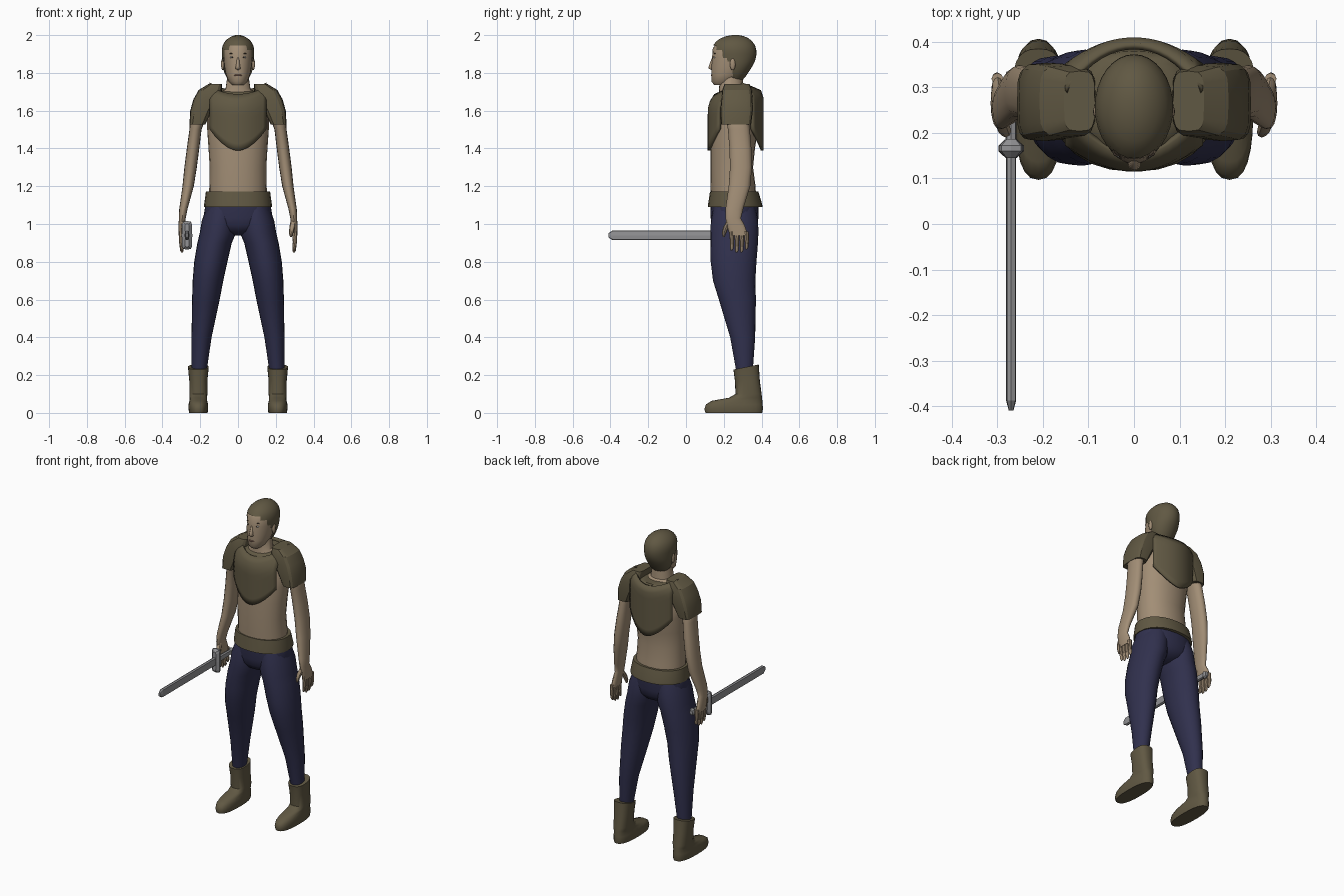
import bpy, bmesh, math
from mathutils import Vector


def material(name, r, g, b):
    m = bpy.data.materials.new(name)
    m.diffuse_color = (r, g, b, 1)
    return m


SKIN = material("skin", 0.36, 0.27, 0.18)
LEATHER = material("brown leather", 0.118, 0.098, 0.056)
CLOTH = material("navy cloth", 0.03, 0.03, 0.075)
STEEL = material("grey steel", 0.29, 0.29, 0.30)
WHITE = material("eye white", 0.6, 0.6, 0.58)
DARK = material("dark brown", 0.05, 0.035, 0.025)
LIP = material("lip", 0.27, 0.15, 0.11)


def finish(name, bm, mat, angle=40):
    bmesh.ops.recalc_face_normals(bm, faces=bm.faces)
    me = bpy.data.meshes.new(name)
    bm.to_mesh(me)
    bm.free()
    ob = bpy.data.objects.new(name, me)
    bpy.context.collection.objects.link(ob)
    me.materials.append(mat)
    if angle:
        bpy.ops.object.select_all(action='DESELECT')
        ob.select_set(True)
        bpy.context.view_layer.objects.active = ob
        bpy.ops.object.shade_smooth_by_angle(angle=math.radians(angle))
    return ob


def skin_rings(bm, rings):
    """Join vertex rings with quads and cap both ends."""
    n = len(rings[0])
    for a, b in zip(rings, rings[1:]):
        for i in range(n):
            bm.faces.new((a[i], a[(i + 1) % n], b[(i + 1) % n], b[i]))
    bm.faces.new(rings[0])
    bm.faces.new(rings[-1])


def loft(name, rows, mat, side=1, n=24, power=2.2, tilt=0, angle=40, along_y=False, drop=None):
    """Stack of superellipses; each row is (height, cx, cy, rx, ry)."""
    bm = bmesh.new()
    rings = []
    for k, (h, cx, cy, rx, ry) in enumerate(rows):
        ring = []
        for i in range(n):
            a = 2 * math.pi * i / n
            c, s = math.cos(a), math.sin(a)
            x = cx + rx * math.copysign(abs(c) ** (2 / power), c)
            dy = ry * math.copysign(abs(s) ** (2 / power), s)
            z = h + (tilt * dy if k == len(rows) - 1 else 0)
            p = (x * side, h, cy + dy) if along_y else (x * side, cy + dy, z)
            ring.append(bm.verts.new(p))
        rings.append(ring)
    skin_rings(bm, rings)
    if drop:
        bad = [f for f in bm.faces if drop(f.calc_center_median())]
        bmesh.ops.delete(bm, geom=bad, context='FACES')
    return finish(name, bm, mat, angle)


def tube(name, pts, mat, side=1, n=8):
    """Round tapered tube; each point is (x, y, z, radius)."""
    bm = bmesh.new()
    rings = []
    for x, y, z, r in pts:
        rings.append([bm.verts.new(((x + r * math.cos(t)) * side, y + r * math.sin(t), z))
                      for t in (2 * math.pi * i / n for i in range(n))])
    skin_rings(bm, rings)
    return finish(name, bm, mat)


def blob(name, loc, scale, mat, side=1):
    bm = bmesh.new()
    bmesh.ops.create_uvsphere(bm, u_segments=12, v_segments=8, radius=1)
    for v in bm.verts:
        v.co = Vector(((v.co.x * scale[0] + loc[0]) * side,
                       v.co.y * scale[1] + loc[1], v.co.z * scale[2] + loc[2]))
    return finish(name, bm, mat, 60)


def plate(name, front):
    """Curved shield-shaped armour plate with a pointed lower edge."""
    bm = bmesh.new()
    nu, nv = 16, 8
    grid = []
    for j in range(nv + 1):
        row = []
        for i in range(nu + 1):
            u = 2 * i / nu - 1
            top = 1.688 + 0.042 * u * u + (0 if front else 0.02)
            z = 1.388 + 0.115 * abs(u) ** 1.8
            z += (top - z) * j / nv
            x = 0.152 * u
            if front:
                y = 0.115 + 2.5 * x * x + 4.5 * max(0, z - 1.60) ** 2
            else:
                y = 0.41 - 2.5 * x * x - 9 * max(0, z - 1.67) ** 2
            row.append(bm.verts.new((x, y, z)))
        grid.append(row)
    for j in range(nv):
        for i in range(nu):
            bm.faces.new((grid[j][i], grid[j][i + 1], grid[j + 1][i + 1], grid[j + 1][i]))
    ob = finish(name, bm, LEATHER)
    mod = ob.modifiers.new("thickness", 'SOLIDIFY')
    # the thickness goes towards the body
    mod.thickness = 0.014
    mod.offset = -1 if (ob.data.polygons[0].normal.y < 0) == front else 1
    return ob


# torso and neck
loft("torso", [(1.08, 0, .255, .155, .12), (1.2, 0, .249, .152, .119), (1.3, 0, .242, .15, .113),
               (1.4, 0, .247, .156, .118), (1.5, 0, .257, .163, .124), (1.6, 0, .265, .163, .118),
               (1.68, 0, .26, .115, .085), (1.715, 0, .24, .066, .065), (1.79, 0, .24, .055, .06)],
     SKIN, power=2.1)

# head and face
loft("head", [(1.735, 0, .19, .03, .04), (1.755, 0, .2, .05, .066), (1.79, 0, .22, .064, .085),
              (1.83, 0, .235, .072, .102), (1.88, 0, .245, .077, .107), (1.93, 0, .25, .078, .108),
              (1.97, 0, .25, .06, .08), (1.985, 0, .25, .03, .05)], SKIN, power=2.1)
loft("nose", [(1.816, 0, .144, .007, .012), (1.824, 0, .137, .015, .019), (1.837, 0, .138, .011, .018),
              (1.885, 0, .149, .006, .01)], SKIN, n=10, angle=80)
blob("mouth", (0, .138, 1.787), (.021, .006, .005), LIP)
for s, side in ((1, "left"), (-1, "right")):
    blob(side + "_ear", (.081, .247, 1.846), (.009, .015, .032), SKIN, s)
    blob(side + "_eye", (.03, .1515, 1.882), (.012, .006, .005), WHITE, s)
    blob(side + "_pupil", (.03, .147, 1.882), (.004, .003, .004), DARK, s)
    blob(side + "_eyebrow", (.031, .1535, 1.902), (.015, .006, .003), DARK, s)
loft("hair", [(1.758, 0, .258, .045, .038), (1.78, 0, .26, .062, .055), (1.80, 0, .26, .072, .069),
              (1.82, 0, .261, .078, .081), (1.84, 0, .262, .082, .092), (1.86, 0, .26, .084, .104),
              (1.88, 0, .258, .085, .112), (1.90, 0, .257, .086, .116), (1.92, 0, .256, .086, .116),
              (1.945, 0, .255, .081, .111), (1.965, 0, .255, .07, .097), (1.982, 0, .257, .053, .076),
              (1.994, 0, .26, .033, .048), (2.0, 0, .262, .012, .018)],
     LEATHER, n=32, power=2,
     drop=lambda c: c.z < 1.94 and c.y < min(.15 + (1.95 - c.z) * .9, .245))

# chest armour and belt
plate("breastplate", True)
plate("backplate", False)
loft("shoulder_yoke", [(1.61, 0, .265, .148, .122), (1.66, 0, .265, .14, .118),
                       (1.69, 0, .27, .122, .11), (1.705, 0, .275, .09, .09)], LEATHER, n=32, power=2.3)
loft("belt", [(1.09, 0, .26, .179, .145), (1.105, 0, .26, .179, .143), (1.172, 0, .255, .17, .128)],
     LEATHER)

# trousers seat
loft("trouser_seat", [(.94, 0, .255, .02, .05), (.96, 0, .256, .11, .098), (.99, 0, .257, .165, .118),
                      (1.03, 0, .257, .184, .126), (1.10, 0, .257, .173, .128)], CLOTH)

for s, side in ((1, "left"), (-1, "right")):
    # shoulder armour
    loft(side + "_pauldron", [(1.528, .215, .265, .042, .08), (1.60, .195, .268, .058, .086),
                              (1.66, .168, .27, .068, .083), (1.71, .146, .27, .062, .078),
                              (1.742, .12, .27, .034, .066)], LEATHER, s, n=16, power=4, angle=25)
    # trouser leg
    loft(side + "_trouser_leg", [(1.09, .085, .257, .08, .11), (1.02, .097, .257, .094, .125),
                                 (.95, .107, .256, .096, .127), (.9, .124, .255, .091, .126),
                                 (.8, .144, .252, .088, .121), (.7, .159, .255, .081, .112),
                                 (.6, .17, .272, .073, .098), (.4, .193, .3, .053, .066),
                                 (.215, .206, .31, .039, .043)], CLOTH, s, power=2)
    # boot
    loft(side + "_boot", [(0, .21, .253, .049, .15), (.02, .21, .252, .052, .155),
                          (.045, .21, .256, .052, .15), (.064, .21, .27, .047, .134),
                          (.08, .21, .315, .046, .088), (.1, .21, .331, .048, .069),
                          (.17, .21, .325, .048, .066), (.243, .21, .318, .055, .067)],
         LEATHER, s, power=2.5, tilt=.2)
    # arm and palm
    loft(side + "_arm", [(1.66, .16, .265, .04, .06), (1.56, .213, .27, .042, .06),
                         (1.5, .225, .28, .032, .058), (1.4, .238, .288, .033, .058),
                         (1.3, .251, .291, .033, .058), (1.2, .264, .283, .03, .057),
                         (1.08, .289, .256, .022, .047), (1.03, .295, .25, .018, .041),
                         (.99, .298, .265, .017, .047), (.94, .3, .28, .014, .049)], SKIN, s, n=16)
    # fingers and thumb
    for i, name in enumerate(("index", "middle", "ring", "little")):
        y = .241 + .026 * i
        low = (.86, .848, .85, .865)[i]
        tube(f"{side}_{name}_finger", [(.3, y, .96, .013), (.301, y + .003, .905, .011),
                                       (.297, y + .002, low + .01, .009), (.296, y, low, .004)], SKIN, s)
    tube(side + "_thumb", [(.293, .232, 1.02, .014), (.287, .212, .985, .015), (.281, .201, .95, .011),
                           (.28, .2, .932, .005)], SKIN, s)

# sword pointing forward from the right hand
SX, SZ = -.27, .94
loft("sword_blade", [(-.41, SX, SZ, .005, .012), (-.388, SX, SZ, .011, .026), (.16, SX, SZ, .011, .026)],
     STEEL, n=8, power=4, angle=0, along_y=True)
loft("sword_guard", [(.145, SX, SZ, .012, .062), (.16, SX, SZ, .028, .076), (.172, SX, SZ, .028, .076),
                     (.187, SX, SZ, .012, .062)], STEEL, n=12, power=5, angle=0, along_y=True)
loft("sword_grip", [(.18, SX, SZ, .012, .018), (.31, SX, SZ, .011, .016)],
     STEEL, n=8, power=3, angle=0, along_y=True)
loft("sword_pommel", [(.305, SX, SZ, .01, .015), (.318, SX, SZ, .016, .024), (.335, SX, SZ, .010, .014)],
     STEEL, n=8, power=3, angle=0, along_y=True)
